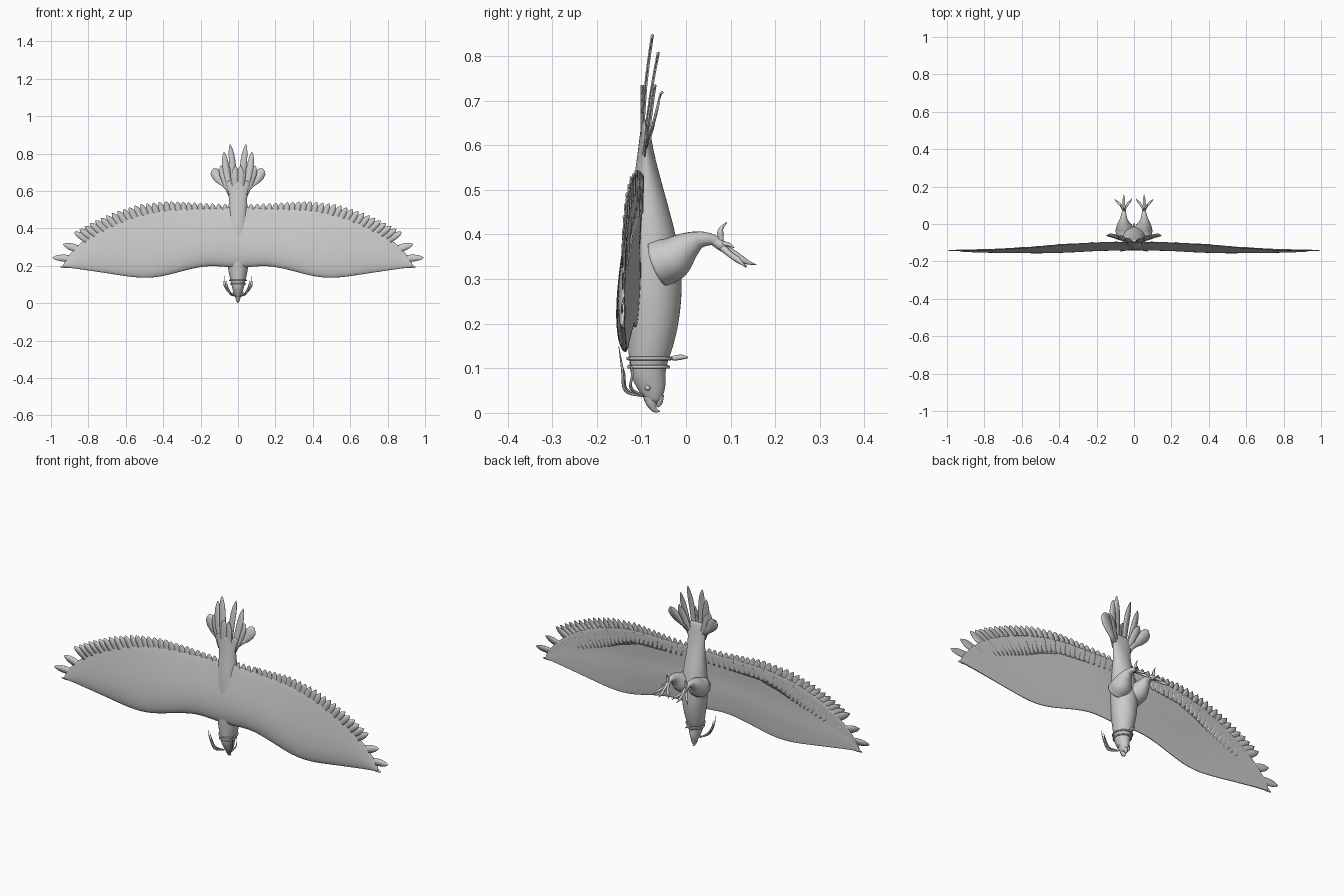
import bpy, bmesh, math
from mathutils import Vector as V

if "Cube" in bpy.data.objects:
    bpy.data.objects.remove(bpy.data.objects["Cube"])


def finish(name, bm, mirror=False, subsurf=0, solid=0):
    bmesh.ops.recalc_face_normals(bm, faces=bm.faces)
    me = bpy.data.meshes.new(name)
    bm.to_mesh(me)
    bm.free()
    ob = bpy.data.objects.new(name, me)
    bpy.context.collection.objects.link(ob)
    for p in me.polygons:
        p.use_smooth = True
    if solid:
        m = ob.modifiers.new("thickness", 'SOLIDIFY')
        m.thickness, m.offset = solid, 0
    if mirror:
        m = ob.modifiers.new("mirror", 'MIRROR')
        m.merge_threshold = 0.0005
    if subsurf:
        m = ob.modifiers.new("smooth", 'SUBSURF')
        m.levels = m.render_levels = subsurf
    return ob


def interp(x, pts, k=1):
    """Piecewise linear lookup in a list of tuples keyed by item 0."""
    if x <= pts[0][0]:
        return pts[0][k]
    for a, b in zip(pts, pts[1:]):
        if x <= b[0]:
            return a[k] + (b[k] - a[k]) * (x - a[0]) / (b[0] - a[0])
    return pts[-1][k]


def bridge(bm, rings, closed=True):
    n = len(rings[0])
    for a, b in zip(rings, rings[1:]):
        for i in range(n if closed else n - 1):
            j = (i + 1) % n
            bm.faces.new((a[i], a[j], b[j], b[i]))


def loft(name, rows, n=16):
    """Rows of (z, y back, y belly, half width)."""
    bm = bmesh.new()
    rings = []
    for z, y0, y1, w in rows:
        rings.append([bm.verts.new((w * math.cos(t), (y0 + y1) / 2 + (y1 - y0) / 2 * math.sin(t), z))
                      for t in (2 * math.pi * i / n for i in range(n))])
    bridge(bm, rings)
    bm.faces.new(rings[0])
    bm.faces.new(rings[-1])
    return finish(name, bm, subsurf=2)


def tube(name, pts, radii, mirror=True, n=10, steps=5):
    """Tapered smooth tube through points."""
    P = [V(p) for p in pts]
    P = [2 * P[0] - P[1]] + P + [2 * P[-1] - P[-2]]
    path, rad = [], []
    for i in range(1, len(P) - 2):
        a, b, c, d = P[i - 1:i + 3]
        for s in range(steps + (i == len(P) - 3)):
            t = s / steps
            path.append(0.5 * (2 * b + (c - a) * t + (2 * a - 5 * b + 4 * c - d) * t * t
                               + (3 * b - a - 3 * c + d) * t ** 3))
            rad.append(radii[i - 1] * (1 - t) + radii[i] * t)
    bm = bmesh.new()
    rings, u = [], None
    for i, p in enumerate(path):
        d = (path[min(i + 1, len(path) - 1)] - path[max(i - 1, 0)]).normalized()
        if u is None:
            u = d.orthogonal()
        u = (u - d * u.dot(d)).normalized()
        w = d.cross(u)
        rings.append([bm.verts.new(p + rad[i] * (u * math.cos(k * math.tau / n) + w * math.sin(k * math.tau / n)))
                      for k in range(n)])
    bridge(bm, rings)
    bm.faces.new(rings[0])
    bm.faces.new(rings[-1])
    return finish(name, bm, mirror)


LEAF = [(0, .7), (.3, .85), (.55, 1), (.72, .98), (.84, .8), (.93, .5), (1, .06)]
PADDLE = [(0, .3), (.35, .45), (.55, .8), (.75, 1), (.9, .85), (.97, .5), (1, .1)]


def feather(bm, root, tip, w, shape=LEAF, bend=0.0, curl=0.0):
    root, tip = V(root), V(tip)
    d = tip - root
    side = V((d.z, 0, -d.x)).normalized()
    rows = []
    for t, s in shape:
        c = root + d * t + side * bend * math.sin(math.pi * t) + V((0, curl * math.sin(math.pi * t), 0))
        rows.append([bm.verts.new(c + side * w * s * k + V((0, -0.1 * w * (1 - abs(k)) - .12 * w * k, 0)))
                     for k in (-1, 0, 1)])
    bridge(bm, rows, False)


# body with neck and head
loft("body", [(.022, -.084, -.058, .010), (.035, -.097, -.052, .017), (.06, -.114, -.044, .026),
              (.085, -.125, -.046, .033), (.11, -.128, -.042, .038), (.14, -.13, -.03, .046),
              (.20, -.136, -.014, .058), (.28, -.138, -.006, .066), (.36, -.136, -.012, .066),
              (.44, -.13, -.032, .058), (.52, -.118, -.055, .05), (.58, -.109, -.071, .05),
              (.63, -.103, -.08, .06), (.66, -.099, -.086, .066)])

# hooked beak
tube("upper_beak", [(0, -.082, .038), (0, -.077, .02), (0, -.07, .007), (0, -.058, .003)],
     [.015, .0115, .006, .001], False)
tube("lower_beak", [(0, -.06, .04), (0, -.06, .024), (0, -.063, .013)], [.011, .008, .002], False)

# eyes
bm = bmesh.new()
bmesh.ops.create_uvsphere(bm, u_segments=16, v_segments=10, radius=.0065)
bmesh.ops.translate(bm, verts=bm.verts, vec=(.023, -.086, .056))
finish("eyes", bm, True)

# wing panel: (x, leading edge z, trailing edge z, leading y, trailing y, bulge)
WING = [(0, .19, .52, -.113, -.098, .03), (.06, .193, .515, -.114, -.097, .03), (.13, .2, .512, -.117, -.097, .03),
        (.2, .195, .512, -.12, -.099, .028), (.3, .171, .512, -.127, -.104, .028), (.4, .143, .506, -.133, -.11, .026),
        (.48, .134, .49, -.136, -.117, .024), (.56, .138, .472, -.137, -.124, .021), (.68, .157, .425, -.138, -.132, .017),
        (.78, .172, .372, -.139, -.137, .013), (.86, .184, .31, -.14, -.139, .009), (.91, .19, .25, -.141, -.14, .006),
        (.935, .194, .21, -.141, -.14, .003)]
CHORD = [0, .03, .1, .22, .38, .56, .76, 1]


def wing_y(x, v, low):
    y = interp(x, WING, 3) * (1 - v) + interp(x, WING, 4) * v
    f = math.sin(math.pi * v ** .6)
    return y - interp(x, WING, 5) * f * (-.15 if low and v < .4 else .05 if low else 1) + (.003 if low else -.003)


bm = bmesh.new()
rings = []
for x, z0, z1, *_ in WING:
    ring = [(v, False) for v in CHORD] + [(v, True) for v in reversed(CHORD)]
    rings.append([bm.verts.new((x, wing_y(x, v, lo), z0 + (z1 - z0) * v)) for v, lo in ring])
bridge(bm, rings)
bm.faces.new(rings[-1])
finish("wings", bm, True, 2)

# flight feathers: (fraction, tip x, tip z, angle, length, half width)
TIPS = [(0, .07, .53, 92, .08, .014), (.12, .2, .536, 88, .09, .016), (.3, .38, .545, 78, .11, .018),
        (.44, .53, .528, 66, .14, .018), (.57, .66, .488, 54, .16, .019), (.7, .785, .432, 40, .17, .019),
        (.8, .875, .38, 32, .17, .0195), (.88, .935, .315, 20, .17, .02), (.94, .992, .243, 4, .17, .018),
        (1, .95, .192, -6, .15, .010)]
bm = bmesh.new()
N = 30
for i in range(N):
    # last feathers land on the tabulated wing tip positions
    f = i / (N - 4) * .8 if i < N - 3 else (.88, .94, 1)[i - N + 3]
    x, z, a, ln, w = (interp(f, TIPS, k) for k in range(1, 6))
    a = math.radians(a)
    r = (x - ln * math.cos(a), z - ln * math.sin(a))
    y = interp(x, WING, 4) - .002 + .002 * (i % 2)
    feather(bm, (r[0], interp(r[0], WING, 4) - .002, r[1]), (x, y, z), w, bend=-.003)
finish("flight_feathers", bm, True, solid=.003)

# tail fan
bm = bmesh.new()
feather(bm, (.012, -.098, .56), (.014, -.098, .735), .02)
feather(bm, (.022, -.097, .58), (.043, -.075, .848), .017, bend=-.006, curl=-.006)
feather(bm, (.034, -.094, .58), (.076, -.062, .808), .018, bend=.004, curl=-.004)
feather(bm, (.036, -.09, .58), (.092, -.07, .735), .024)
feather(bm, (.036, -.088, .59), (.136, -.055, .716), .029, PADDLE, bend=.004)
finish("tail_feathers", bm, True, solid=.003)

# legs, feet and talons
tube("thighs", [(.04, -.06, .335), (.05, -.03, .348), (.055, 0, .372), (.055, .03, .388), (.054, .06, .388), (.054, .075, .379)],
     [.055, .05, .034, .019, .012, .0095], n=18)
tube("feet", [(.054, .06, .388), (.054, .078, .376), (.054, .092, .364)], [.011, .012, .009])
toes = [[(.054, .085, .37), (.054, .105, .36), (.054, .128, .343), (.054, .14, .337), (.054, .158, .332)],
        [(.056, .08, .372), (.07, .098, .356), (.085, .115, .344), (.093, .122, .338), (.105, .135, .326)],
        [(.052, .08, .372), (.04, .098, .356), (.027, .115, .344), (.02, .122, .338), (.01, .137, .328)],
        [(.054, .074, .372), (.054, .078, .39), (.054, .077, .405), (.054, .08, .415), (.054, .092, .428)]]
for i, t in enumerate(toes):
    tube("toe_%d" % (i + 1), t, [.0085, .0065, .007, .0045, .0007], n=8)
tube("short_toe", [(.056, .08, .378), (.066, .095, .378), (.072, .108, .37)], [.006, .005, .001], n=8)

# neck rings with pendant
for z, rx, ry, y in ((.103, .039, .044, -.084), (.122, .044, .048, -.082)):
    bm = bmesh.new()
    rings = []
    for i in range(40):
        t = math.tau * i / 40
        rings.append([bm.verts.new(((rx + .004 * math.cos(p)) * math.cos(t), y + (ry + .004 * math.cos(p)) * math.sin(t),
                                    z + .004 * math.sin(p))) for p in (math.tau * k / 8 for k in range(8))])
    bridge(bm, rings + rings[:1])
    finish("neck_ring", bm)
tube("pendant", [(0, -.036, .122), (0, -.025, .123), (0, -.01, .125), (0, .004, .124)], [.003, .006, .006, .002], False)

# head crest plumes
for i, (x, y, z) in enumerate(((.072, -.151, .15), (.06, -.147, .12), (.078, -.128, .125))):
    tube("crest_plume_%d" % (i + 1), [(.014, -.096, .038), (x * .6, y * .55 - .053, .05 + .003 * i),
         (x * .93, y + .008, z * .4 + .04), (x, y, z)], [.003, .0035, .003, .0006], n=6)
